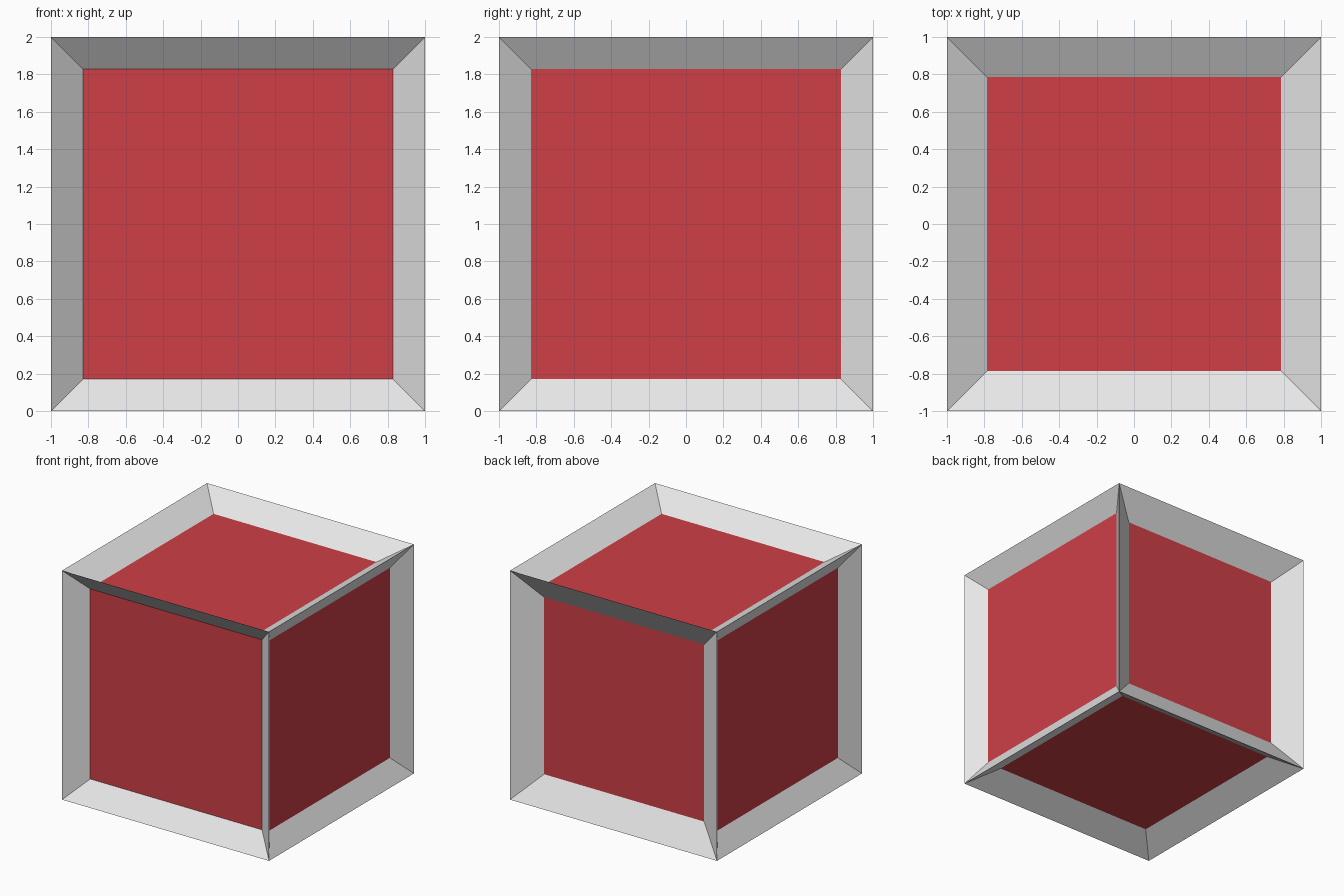
import bpy, bmesh

if "Cube" in bpy.data.objects:
    bpy.data.objects.remove(bpy.data.objects["Cube"])

def material(name, rgb):
    m = bpy.data.materials.new(name)
    m.diffuse_color = (*rgb, 1)
    m.use_nodes = True
    m.node_tree.nodes["Principled BSDF"].inputs["Base Color"].default_value = m.diffuse_color
    return m

# Border width and recess depth of each panel, by the side it faces
FRONT, BACK, SIDE, CAP = (0.17, 0.146), (0.227, 0.146), (0.17, 0.114), (0.213, 0.13)

def recess_for(n):
    if abs(n.z) > 0.5:
        return CAP
    if abs(n.x) > 0.5:
        return SIDE
    return FRONT if n.y < 0 else BACK

# Cube with a sunken panel on every side
bm = bmesh.new()
bmesh.ops.create_cube(bm, size=2)
bm.normal_update()
sides = bm.faces[:]
for face in sides:
    width, depth = recess_for(face.normal)
    normal = face.normal.copy()
    bmesh.ops.inset_individual(bm, faces=[face], thickness=width, use_even_offset=True)
    bmesh.ops.translate(bm, verts=face.verts, vec=-normal * depth)
    face.material_index = 1          # red sunken panel, grey sloped border
bmesh.ops.translate(bm, verts=bm.verts, vec=(0, 0, 1))
bmesh.ops.recalc_face_normals(bm, faces=bm.faces)

mesh = bpy.data.meshes.new("panelled_cube")
bm.to_mesh(mesh)
bm.free()
mesh.materials.append(material("light grey frame", (0.8, 0.8, 0.8)))
mesh.materials.append(material("red panel", (0.62, 0.05, 0.062)))
cube = bpy.data.objects.new("panelled_cube", mesh)
bpy.context.collection.objects.link(cube)
